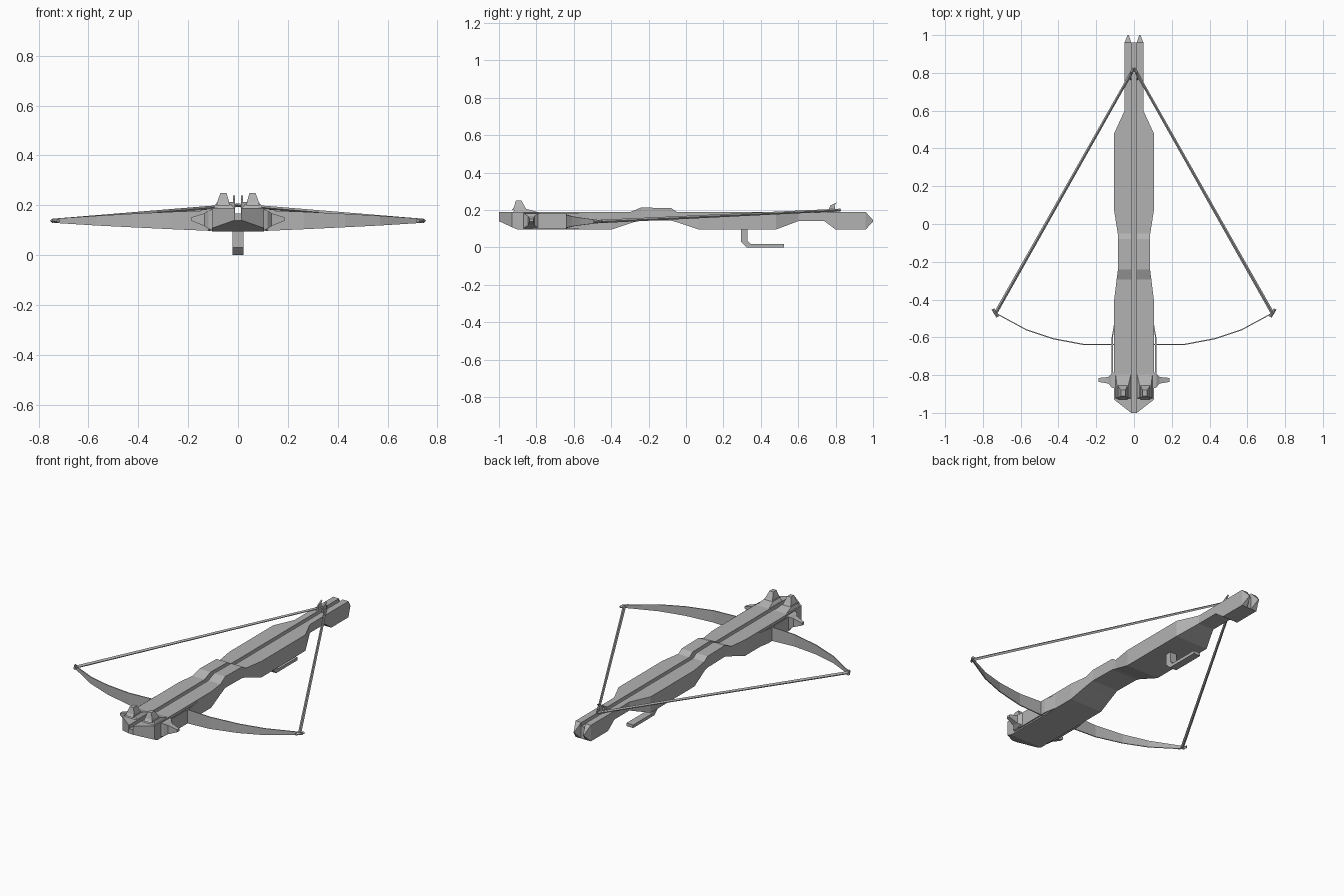
import bpy, bmesh
from mathutils import Vector

cube = bpy.data.objects.get("Cube")
if cube:
    bpy.data.objects.remove(cube, do_unlink=True)

grey = bpy.data.materials.new("plain grey")
grey.use_nodes = True
grey.diffuse_color = (0.45, 0.45, 0.45, 1)
grey.node_tree.nodes["Principled BSDF"].inputs["Base Color"].default_value = (0.45, 0.45, 0.45, 1)


def loft(name, rings, mirror=False):
    """Skin a list of equal-sized rings, cap both ends, optionally mirror in x."""
    bm = bmesh.new()
    loops = [[bm.verts.new(p) for p in ring] for ring in rings]
    n = len(loops[0])
    for a, b in zip(loops, loops[1:]):
        for i in range(n):
            j = (i + 1) % n
            bm.faces.new((a[i], a[j], b[j], b[i]))
    bm.faces.new(loops[0])
    bm.faces.new(loops[-1])
    bmesh.ops.recalc_face_normals(bm, faces=bm.faces)
    mesh = bpy.data.meshes.new(name)
    bm.to_mesh(mesh)
    bm.free()
    mesh.materials.append(grey)
    obj = bpy.data.objects.new(name, mesh)
    bpy.context.collection.objects.link(obj)
    if mirror:
        obj.modifiers.new("Mirror", 'MIRROR')
    return obj


def rect_x(x, y0, y1, z0, z1):
    return [(x, y0, z0), (x, y1, z0), (x, y1, z1), (x, y0, z1)]


def rect_y(y, x0, x1, z0, z1):
    return [(x0, y, z0), (x1, y, z0), (x1, y, z1), (x0, y, z1)]


def rect_z(z, x0, x1, y0, y1):
    return [(x0, y0, z), (x1, y0, z), (x1, y1, z), (x0, y1, z)]


def rod(name, a, b, ra, rb):
    """Square rod between two points."""
    a, b = Vector(a), Vector(b)
    side = (b - a).cross(Vector((0, 0, 1))).normalized()
    up = side.cross(b - a).normalized()
    ring = lambda c, r: [c + side * r, c + up * r, c - side * r, c - up * r]
    return loft(name, [ring(a, ra), ring(b, rb)], True)


# Stock with a bolt groove: y, half width, bottom, top
GROOVE, FLOOR = 0.012, 0.168
stations = [
    (-1.0, 0.015, 0.14, 0.19), (-0.93, 0.105, 0.108, 0.19),
    (-0.90, 0.105, 0.095, 0.19), (-0.40, 0.105, 0.095, 0.19),
    (-0.295, 0.092, 0.13, 0.19), (-0.24, 0.085, 0.146, 0.213),
    (-0.08, 0.085, 0.143, 0.21), (-0.05, 0.086, 0.135, 0.19),
    (0.07, 0.105, 0.095, 0.19), (0.48, 0.105, 0.095, 0.19),
    (0.60, 0.05, 0.14, 0.19), (0.74, 0.05, 0.14, 0.19),
    (0.80, 0.05, 0.095, 0.19), (0.96, 0.05, 0.095, 0.19)]
rings = []
for y, w, lo, hi in stations:
    half = [(w, lo), (w, hi), (GROOVE, hi), (GROOVE, FLOOR)]
    rings.append([(x, y, z) for x, z in half] + [(-x, y, z) for x, z in reversed(half)])
loft("stock", rings)

# Pointed butt prongs
loft("butt_prong", [rect_y(0.96, 0.014, 0.05, 0.095, 0.19),
                    rect_y(1.0, 0.028, 0.034, 0.138, 0.146)], True)

# Bow mounting plates on the stock sides
loft("mount_plate", [rect_y(-0.86, 0.109, 0.117, 0.115, 0.17),
                     rect_y(-0.80, 0.112, 0.118, 0.097, 0.18),
                     rect_y(-0.60, 0.112, 0.118, 0.097, 0.18),
                     rect_y(-0.53, 0.100, 0.106, 0.097, 0.18)], True)

# Side spikes
loft("side_spike", [rect_x(0.104, -0.87, -0.785, 0.102, 0.183),
                    rect_x(0.118, -0.865, -0.79, 0.105, 0.18),
                    rect_x(0.135, -0.845, -0.81, 0.117, 0.168),
                    rect_x(0.187, -0.836, -0.815, 0.138, 0.152)], True)

# Front sights on sloped bases
loft("sight_base", [rect_z(0.188, 0.015, 0.098, -0.925, -0.79),
                    rect_z(0.206, 0.03, 0.09, -0.915, -0.855)], True)
loft("front_sight", [rect_z(0.20, 0.034, 0.086, -0.93, -0.85),
                     rect_z(0.215, 0.036, 0.083, -0.92, -0.86),
                     rect_z(0.25, 0.046, 0.07, -0.91, -0.88)], True)

# Bow limbs, thin and tapering: x, y, bottom, top
limb = [(0.10, -0.638, 0.097, 0.18), (0.265, -0.638, 0.104, 0.174),
        (0.43, -0.607, 0.112, 0.166), (0.57, -0.56, 0.119, 0.158),
        (0.745, -0.465, 0.13, 0.146)]
loft("bow_limb", [rect_x(x, y - 0.003, y + 0.003, lo, hi) for x, y, lo, hi in limb], True)
rod("limb_tip_knot", (0.722, -0.492, 0.138), (0.747, -0.45, 0.138), 0.008, 0.008)

# Bowstring and its catch
rod("bowstring", (0.733, -0.472, 0.138), (0.0, 0.825, 0.2), 0.009, 0.007)
loft("string_catch", [[(x, y, z) for y, z in
                      ((0.76, 0.185), (0.80, 0.185), (0.795, 0.225), (0.805, 0.24), (0.77, 0.222))]
                      for x in (0.012, 0.02)], True)

# Trigger lever
lever = [(0.295, 0.1), (0.295, 0.03), (0.325, 0.0), (0.525, 0.0),
         (0.525, 0.018), (0.345, 0.018), (0.33, 0.035), (0.33, 0.1)]
loft("trigger_lever", [[(x, y, z) for y, z in lever] for x in (-0.022, 0.022)])
